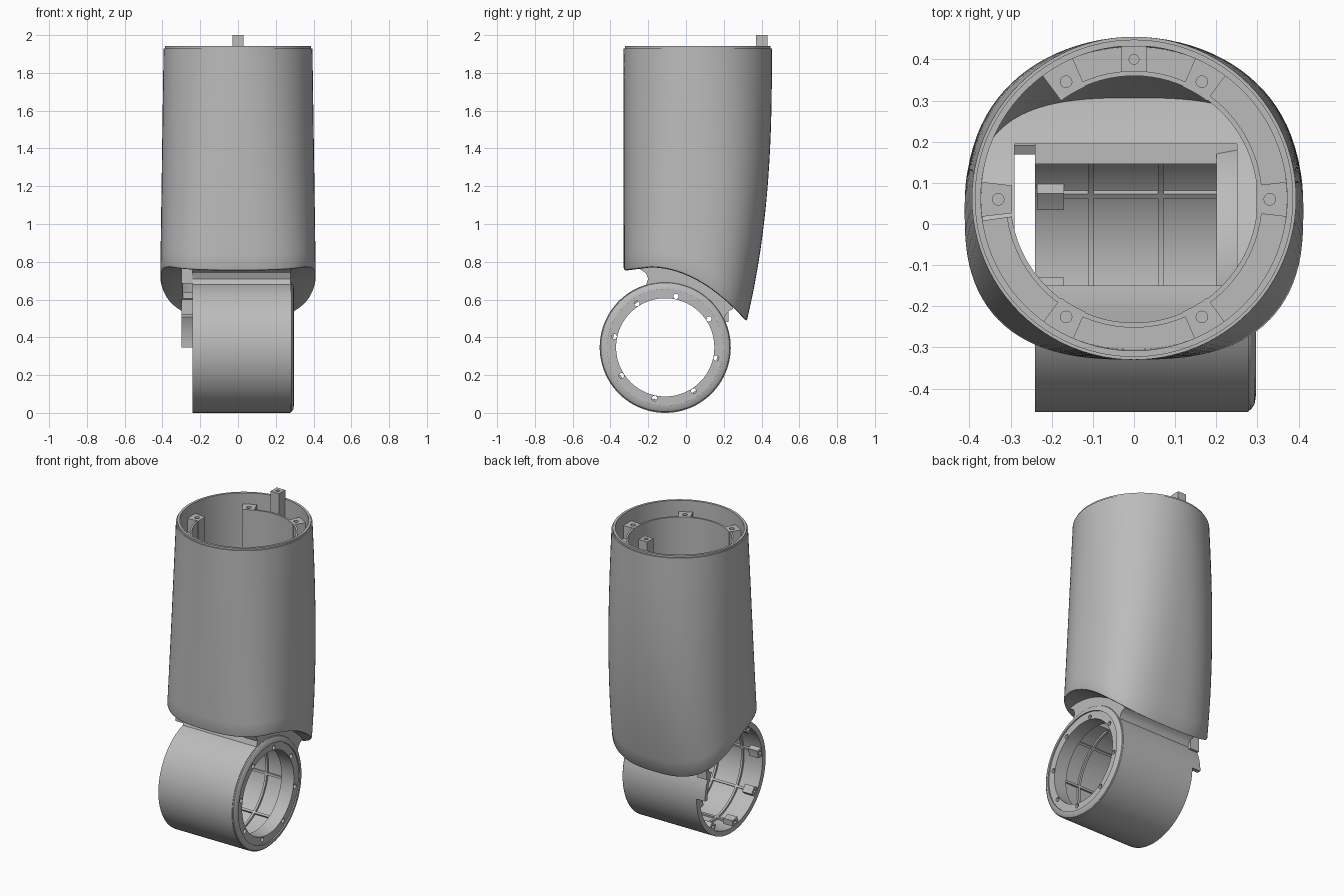
import bpy, bmesh
from math import sin, cos, pi, radians
from mathutils import Vector, Matrix

cube = bpy.data.objects.get("Cube")
if cube:
    bpy.data.objects.remove(cube, do_unlink=True)

grey = bpy.data.materials.new("plain_grey")
grey.use_nodes = True
grey.diffuse_color = (0.5, 0.5, 0.5, 1)
grey.node_tree.nodes["Principled BSDF"].inputs["Base Color"].default_value = (0.5, 0.5, 0.5, 1)

PIVOT = (-0.11, 0.347)      # y, z of the pivot axis
BORE_Y = 0.06               # y of the sleeve axis at the top
N = 96


def make(name, bm):
    bmesh.ops.recalc_face_normals(bm, faces=bm.faces[:])
    me = bpy.data.meshes.new(name)
    bm.to_mesh(me)
    bm.free()
    me.materials.append(grey)
    ob = bpy.data.objects.new(name, me)
    bpy.context.collection.objects.link(ob)
    return ob


def box(name, lo, hi):
    bm = bmesh.new()
    bmesh.ops.create_cube(bm, size=1)
    for v in bm.verts:
        v.co = Vector([(a + b) / 2 + c * (b - a) for a, b, c in zip(lo, hi, v.co)])
    return make(name, bm)


def rod(name, centre, r, length, axis="z", sides=24):
    bm = bmesh.new()
    bmesh.ops.create_cone(bm, cap_ends=True, segments=sides, radius1=r, radius2=r, depth=length)
    turn = Matrix.Rotation(pi / 2, 4, "Y") if axis == "x" else Matrix()
    bmesh.ops.transform(bm, matrix=Matrix.Translation(centre) @ turn, verts=bm.verts)
    return make(name, bm)


def at(axis, r, a, h):
    """Cylindrical point about the pivot (x) or the sleeve axis (z)."""
    if axis == "x":
        return Vector((h, PIVOT[0] + r * cos(a), PIVOT[1] + r * sin(a)))
    return Vector((r * cos(a), BORE_Y + r * sin(a), h))


def revolve(name, axis, profile, a0=0, a1=360):
    """Sweep a closed (radius, height) profile through an angle in degrees."""
    full = a1 - a0 == 360
    steps = max(3, round((a1 - a0) / 4))
    bm = bmesh.new()
    rings = []
    for i in range(steps if full else steps + 1):
        a = radians(a0 + (a1 - a0) * i / steps)
        rings.append([bm.verts.new(at(axis, r, a, h)) for r, h in profile])
    n = len(profile)
    for i in range(steps):
        p, q = rings[i], rings[(i + 1) % len(rings)]
        for j in range(n):
            k = (j + 1) % n
            bm.faces.new((p[j], p[k], q[k], q[j]))
    if not full:
        bm.faces.new(rings[0])
        bm.faces.new(rings[-1])
    return make(name, bm)


def band(name, axis, r0, r1, h0, h1, a0=0, a1=360):
    return revolve(name, axis, [(r0, h0), (r1, h0), (r1, h1), (r0, h1)], a0, a1)


def cut(ob, cutters):
    for c in cutters:
        c.hide_render = True
        m = ob.modifiers.new("cut", "BOOLEAN")
        m.operation, m.solver, m.object = "DIFFERENCE", "EXACT", c
        bpy.context.view_layer.objects.active = ob
        bpy.ops.object.modifier_apply(modifier=m.name)


def drop(cutters):
    for c in cutters:
        bpy.data.objects.remove(c, do_unlink=True)


# Sleeve: circular at the top, rounded square and swept forward at the bottom
def hem(y):
    return 0.77 - 1.1 * (y + 0.19) ** 2 if y > -0.19 else 0.77 + 0.13 * (y + 0.19)


def section(t, z, inset):
    s = max(0, (1.93 - z) / 1.43)
    e = 2 / (2 + 0.75 * s)
    front, back = -0.33, 0.455 - 0.13 * s ** 2.6
    w, d = 0.394 + 0.021 * s - inset, (back - front) / 2 - inset
    c, k = cos(t), sin(t)
    x = w * abs(c) ** e * (1 if c > 0 else -1)
    y = (front + back) / 2 + d * abs(k) ** e * (1 if k > 0 else -1)
    return Vector((x, y, z))


def sleeve_ring(bm, frac, inset, lift):
    ring = []
    for i in range(N):
        t = 2 * pi * i / N
        z = 0.7
        for _ in range(15):
            z = hem(section(t, z, inset).y) + lift
        ring.append(bm.verts.new(section(t, z + (1.93 - z) * frac, inset)))
    return ring


def flat_ring(bm, z, inset):
    return [bm.verts.new(section(2 * pi * i / N, z, inset)) for i in range(N)]


def floor(bm, ring):
    for k in range(-N // 4, N // 4):
        quad = [ring[k % N], ring[(k + 1) % N], ring[(N // 2 - k - 1) % N], ring[(N // 2 - k) % N]]
        bm.faces.new(list(dict.fromkeys(quad)))


bm = bmesh.new()
rings = [sleeve_ring(bm, 0, 0.016, 0), sleeve_ring(bm, 0, 0.004, 0.004)]
rings += [sleeve_ring(bm, i / 16, 0, 0.016) for i in range(17)]
rings += [flat_ring(bm, 1.93, 0.007), flat_ring(bm, 1.942, 0.007), flat_ring(bm, 1.942, 0.022)]
rings += [sleeve_ring(bm, i / 8, 0.025, 0.03) for i in range(7, -1, -1)]
for p, q in zip(rings, rings[1:]):
    for i in range(N):
        j = (i + 1) % N
        bm.faces.new((p[i], p[j], q[j], q[i]))
floor(bm, rings[0])
floor(bm, rings[-1])
sleeve = make("sleeve", bm)

# Pivot housing: round barrel with a neck that rises into the sleeve floor
outline = [(p.y, p.z) for p in (at("x", 0.347, radians(26 - a), 0) for a in range(0, 282, 3))]
outline += [(-0.2, 0.71), (-0.212, 0.74), (-0.25, 0.765)]
outline += [(y, hem(y) + 0.015) for y in [-0.25 + 0.05 * i for i in range(11)]]
outline += [(0.25, 0.55), (0.226, 0.538), (0.211, 0.52)]
bm = bmesh.new()
ends = [[bm.verts.new((x, y, z)) for y, z in outline] for x in (-0.24, 0.278)]
for i in range(len(outline)):
    j = (i + 1) % len(outline)
    bm.faces.new((ends[0][i], ends[0][j], ends[1][j], ends[1][i]))
bm.faces.new(ends[0])
bm.faces.new(ends[1])
housing = make("pivot_housing", bm)

opening = box("opening_cutter", (-0.29, -0.15, 0.53), (0.25, 0.195, 1.2))
bore = rod("bore_cutter", (0, *PIVOT), 0.315, 1, "x", 96)
cut(sleeve, [opening])
cut(housing, [bore, opening])
drop([opening, bore])

# Flange ring with bolt holes on the closed side
flange = revolve("pivot_flange", "x", [(0.26, 0.2), (0.335, 0.2), (0.346, 0.272), (0.341, 0.284),
                                       (0.328, 0.293), (0.308, 0.296), (0.308, 0.288), (0.26, 0.288)])
holes = [rod("bolt_cutter", at("x", 0.276, radians(78 + 45 * i), 0.25), 0.014, 0.3, "x", 16) for i in range(8)]
cut(flange, holes)
drop(holes)

# Ribs and screw lugs inside the barrel
for x in (-0.105, 0.065):
    band("hoop_rib", "x", 0.302, 0.325, x - 0.007, x + 0.007, 100, 388)
for i in range(8):
    a = -54 + 45 * i
    if a in (36, 81):
        continue
    band("long_rib", "x", 0.302, 0.325, -0.22, 0.21, a - 1.3, a + 1.3)
    lug = band("screw_lug", "x", 0.28, 0.325, -0.236, -0.17, a - 5, a + 5)
    screw = [rod("screw_cutter", at("x", 0.3, radians(a), -0.236), 0.01, 0.06, "x", 12)]
    cut(lug, screw)
    drop(screw)

# Guard tab behind the open end, and the lip under the front of the sleeve
band("guard_tab", "x", 0.322, 0.347, -0.3, -0.235, 0, 30)
box("guard_root", (-0.3, 0.195, 0.48), (-0.235, 0.225, 0.6))
box("neck_lip", (-0.3, -0.2, 0.685), (-0.235, -0.15, 0.785))

# Mounting ring inside the top of the sleeve, open on one side
band("mount_ring", "z", 0.3, 0.38, 1.62, 1.79, -172, 126)
band("mount_ring_wall", "z", 0.3, 0.312, 1.78, 1.868, -172, 126)
for i in range(6):
    a = 60 * i
    pad = band("mount_pad", "z", 0.298, 0.38, 1.6, 1.87, a - 6.5, a + 6.5)
    screw = [rod("screw_cutter", at("z", 0.33, radians(a), 1.87), 0.014, 0.05, "z", 20)]
    cut(pad, screw)
    drop(screw)

# Locating pin standing above the rim
pin = box("locating_pin", (-0.03, 0.37, 1.75), (0.03, 0.432, 2.0))
screw = [rod("screw_cutter", (0, 0.4, 2.0), 0.012, 0.06, "z", 16)]
cut(pin, screw)
drop(screw)

# Smooth shading with crisp edges
bpy.ops.object.select_all(action="DESELECT")
for ob in bpy.context.scene.objects:
    if ob.type == "MESH":
        ob.select_set(True)
bpy.context.view_layer.objects.active = sleeve
bpy.ops.object.shade_smooth_by_angle(angle=radians(32))
